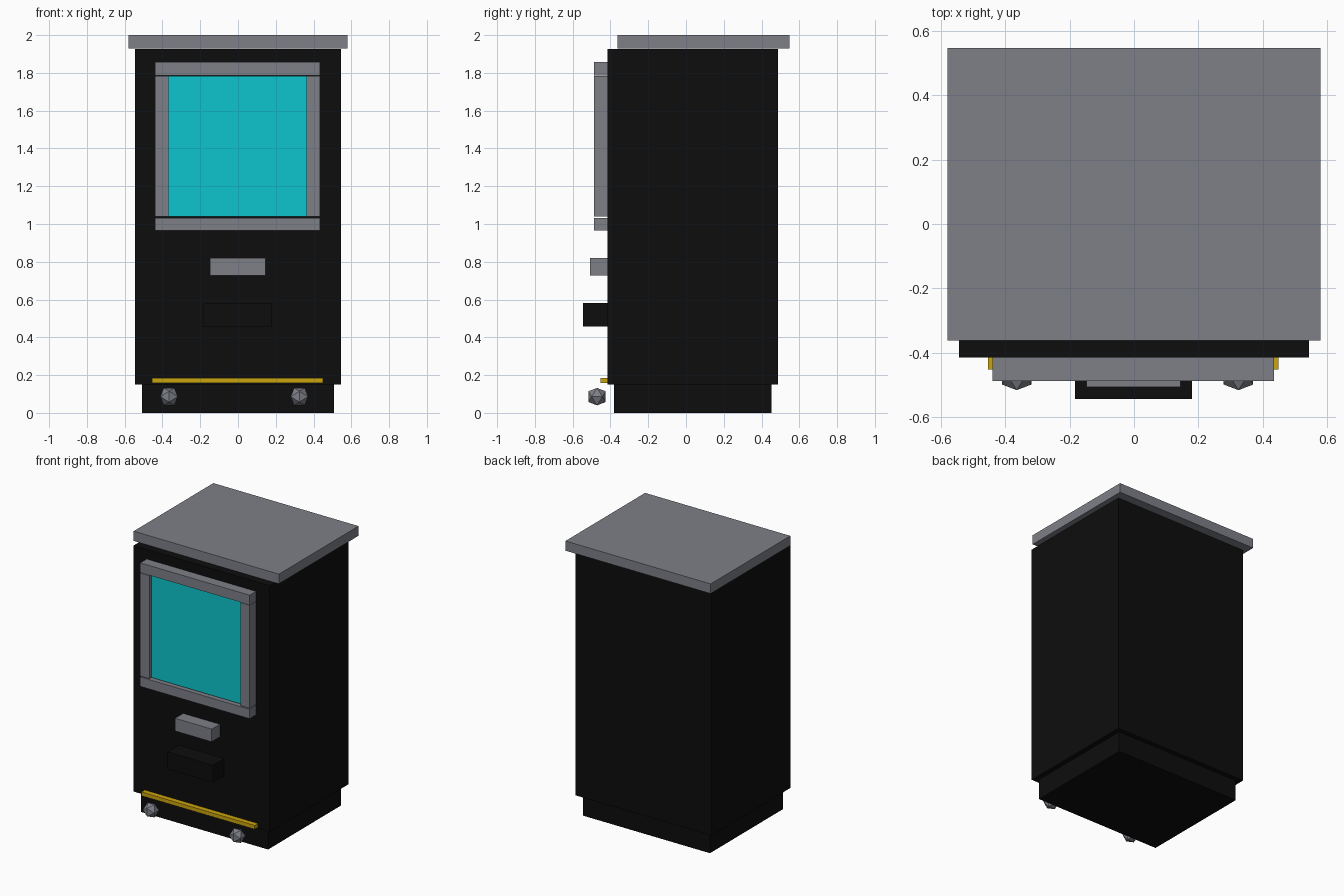
import bpy, bmesh, math

if "Cube" in bpy.data.objects:
    bpy.data.objects.remove(bpy.data.objects["Cube"])


def material(name, rgb):
    m = bpy.data.materials.new(name)
    m.diffuse_color = (*rgb, 1.0)
    m.use_nodes = True
    m.node_tree.nodes["Principled BSDF"].inputs["Base Color"].default_value = m.diffuse_color
    return m


BLACK = material("black", (0.004, 0.004, 0.004))
GREY = material("grey", (0.205, 0.215, 0.245))
CYAN = material("cyan", (0.004, 0.56, 0.61))
YELLOW = material("yellow", (0.60, 0.37, 0.004))


def finish(name, bm, mat):
    bmesh.ops.recalc_face_normals(bm, faces=bm.faces)
    mesh = bpy.data.meshes.new(name)
    bm.to_mesh(mesh)
    bm.free()
    mesh.materials.append(mat)
    obj = bpy.data.objects.new(name, mesh)
    bpy.context.collection.objects.link(obj)
    return obj


def box(name, xs, ys, zs, mat):
    """Axis-aligned box from its minimum and maximum on each axis."""
    bm = bmesh.new()
    bmesh.ops.create_cube(bm, size=1.0)
    for v in bm.verts:
        v.co = [(lo + hi) / 2 + c * (hi - lo)
                for c, (lo, hi) in zip(v.co, (xs, ys, zs))]
    return finish(name, bm, mat)


def knob(name, centre, half):
    """Twenty-sided knob with an edge facing along each axis."""
    bm = bmesh.new()
    short = half * 2 / (1 + math.sqrt(5))
    for a in (-short, short):
        for b in (-half, half):
            for p in ((a, 0, b), (0, b, a), (b, a, 0)):
                bm.verts.new([c + d for c, d in zip(centre, p)])
    bmesh.ops.convex_hull(bm, input=bm.verts)
    return finish(name, bm, GREY)


FRONT = -0.415

# Cabinet
box("base", (-0.508, 0.508), (-0.382, 0.452), (0, 0.15), BLACK)
box("cabinet", (-0.544, 0.544), (FRONT, 0.486), (0.15, 1.926), BLACK)
box("top_cap", (-0.58, 0.58), (-0.362, 0.547), (1.93, 2.0), GREY)

# Screen and its frame
box("screen", (-0.367, 0.362), (-0.465, FRONT), (1.04, 1.784), CYAN)
for name, zs in (("frame_top", (1.787, 1.857)), ("frame_bottom", (0.965, 1.033))):
    box(name, (-0.44, 0.435), (-0.488, FRONT), zs, GREY)
for name, xs in (("frame_left", (-0.44, -0.367)), ("frame_right", (0.362, 0.435))):
    box(name, xs, (-0.488, FRONT), (1.04, 1.784), GREY)

# Slot, tray and trim strip
box("card_slot", (-0.148, 0.145), (-0.507, FRONT), (0.728, 0.82), GREY)
box("tray", (-0.183, 0.18), (-0.544, FRONT), (0.458, 0.582), BLACK)
box("trim_strip", (-0.455, 0.45), (-0.452, FRONT), (0.157, 0.185), YELLOW)

# Front knobs
for name, x in (("knob_left", -0.365), ("knob_right", 0.325)):
    knob(name, (x, -0.471, 0.086), 0.046)
